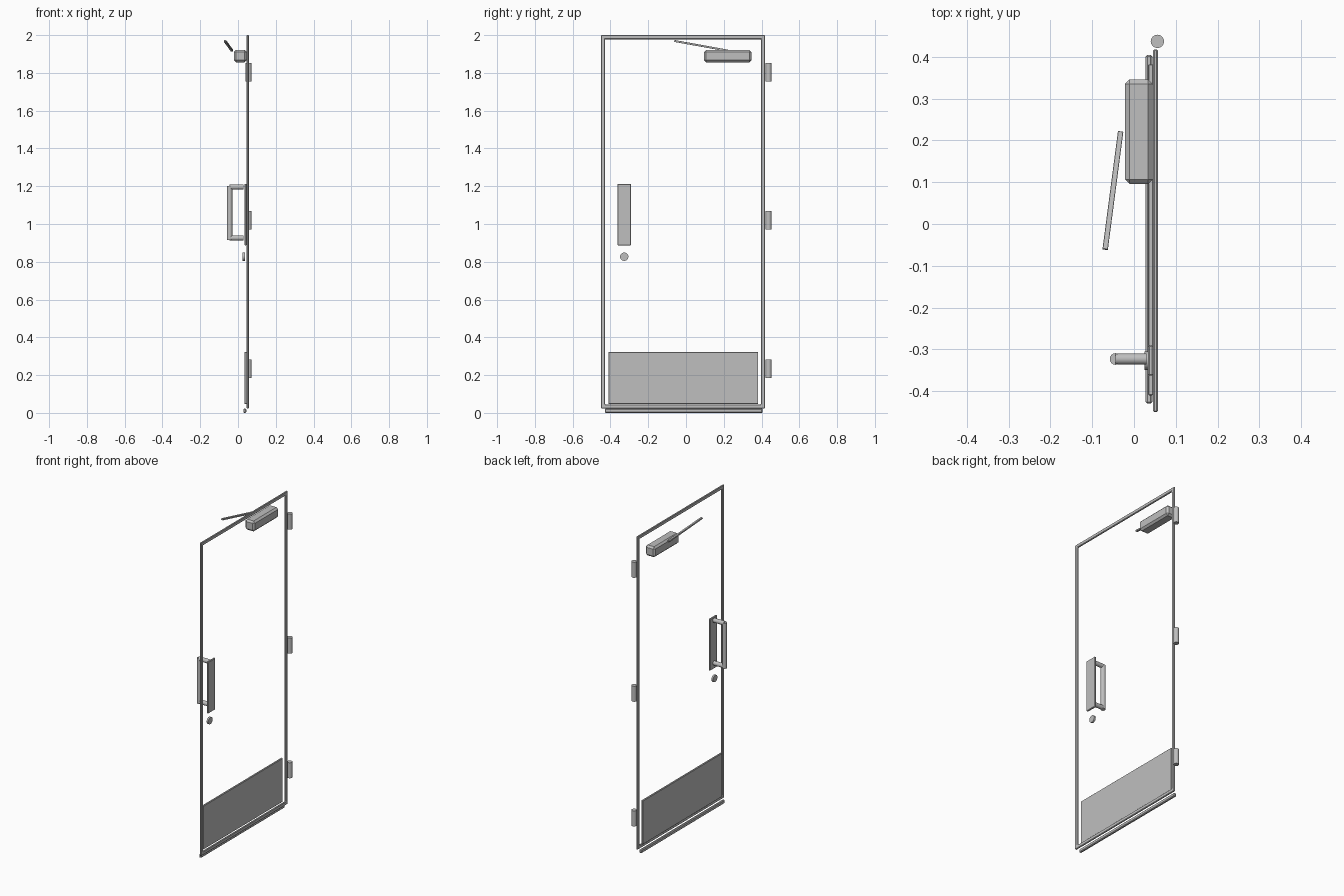
import bpy, bmesh, math
from mathutils import Vector

cube = bpy.data.objects.get("Cube")
if cube:
    bpy.data.objects.remove(cube)

# One brushed metal grey for all hardware
metal = bpy.data.materials.new("metal_grey")
metal.use_nodes = True
grey = (0.52, 0.52, 0.52, 1)
metal.diffuse_color = grey
metal.node_tree.nodes["Principled BSDF"].inputs["Base Color"].default_value = grey


def finish(name, bm, bevel=0, smooth=False):
    bmesh.ops.recalc_face_normals(bm, faces=bm.faces)
    mesh = bpy.data.meshes.new(name)
    bm.to_mesh(mesh)
    bm.free()
    mesh.materials.append(metal)
    obj = bpy.data.objects.new(name, mesh)
    bpy.context.collection.objects.link(obj)
    if bevel:
        mod = obj.modifiers.new("Bevel", 'BEVEL')
        mod.width = bevel
        mod.segments = 1
    if smooth:
        bpy.ops.object.select_all(action='DESELECT')
        obj.select_set(True)
        bpy.context.view_layer.objects.active = obj
        bpy.ops.object.shade_smooth_by_angle(angle=math.radians(35))
    return obj


def box(name, low, high, bevel=0):
    low, high = Vector(low), Vector(high)
    bm = bmesh.new()
    bmesh.ops.create_cube(bm, size=1)
    bmesh.ops.scale(bm, vec=high - low, verts=bm.verts)
    bmesh.ops.translate(bm, vec=(low + high) / 2, verts=bm.verts)
    return finish(name, bm, bevel)


def rod(name, start, end, radius, sides=16, bevel=0):
    start, end = Vector(start), Vector(end)
    bm = bmesh.new()
    bmesh.ops.create_cone(bm, cap_ends=True, segments=sides, radius1=radius,
                          radius2=radius, depth=(end - start).length)
    turn = (end - start).to_track_quat('Z', 'Y').to_matrix()
    bmesh.ops.rotate(bm, matrix=turn, verts=bm.verts)
    bmesh.ops.translate(bm, vec=(start + end) / 2, verts=bm.verts)
    return finish(name, bm, bevel, smooth=True)


# Thin perimeter frame: a rectangular ring given thickness
bm = bmesh.new()
rings = []
for y0, y1, z0, z1 in ((-0.45, 0.418, 0.023, 2.0), (-0.428, 0.396, 0.045, 1.978)):
    corners = ((y0, z0), (y1, z0), (y1, z1), (y0, z1))
    rings.append([bm.verts.new((0.046, y, z)) for y, z in corners])
outer, inner = rings
for i in range(4):
    j = (i + 1) % 4
    bm.faces.new((outer[i], outer[j], inner[j], inner[i]))
grown = bmesh.ops.extrude_face_region(bm, geom=bm.faces[:])
moved = [v for v in grown["geom"] if isinstance(v, bmesh.types.BMVert)]
bmesh.ops.translate(bm, vec=(0.011, 0, 0), verts=moved)
finish("door_edge_frame", bm, bevel=0.003)

# Flat plates along the bottom and behind the handle
box("bottom_sweep", (0.028, -0.43, 0), (0.044, 0.405, 0.022), 0.004)
box("kick_plate", (0.034, -0.41, 0.047), (0.046, 0.382, 0.323), 0.002)
box("push_plate", (0.034, -0.363, 0.887), (0.046, -0.29, 1.213), 0.003)

# Pull handle with two standoffs
HANDLE_Y = -0.323
rod("handle_grip", (-0.044, HANDLE_Y, 0.915), (-0.044, HANDLE_Y, 1.202), 0.014)
for label, z in (("upper", 1.196), ("lower", 0.926)):
    rod(label + "_handle_standoff", (-0.044, HANDLE_Y, z), (0.03, HANDLE_Y, z), 0.0135)

# Round lock below the push plate
rod("lock_cylinder", (0.025, -0.327, 0.827), (0.036, -0.327, 0.827), 0.022, 24)

# Hinge barrels along the hanging edge
for label, z in (("top", 1.803), ("middle", 1.02), ("bottom", 0.233)):
    rod(label + "_hinge", (0.056, 0.437, z - 0.049), (0.056, 0.437, z + 0.049), 0.016)

# Door closer body and its sloping arm
box("closer_body", (-0.022, 0.096, 1.856), (0.045, 0.346, 1.922), 0.011)
start, end = Vector((-0.032, 0.221, 1.918)), Vector((-0.069, -0.061, 1.969))
bm = bmesh.new()
bmesh.ops.create_cube(bm, size=1)
bmesh.ops.scale(bm, vec=(0.013, (end - start).length, 0.01), verts=bm.verts)
turn = (end - start).to_track_quat('Y', 'Z').to_matrix()
bmesh.ops.rotate(bm, matrix=turn, verts=bm.verts)
bmesh.ops.translate(bm, vec=(start + end) / 2, verts=bm.verts)
finish("closer_arm", bm, bevel=0.001)
